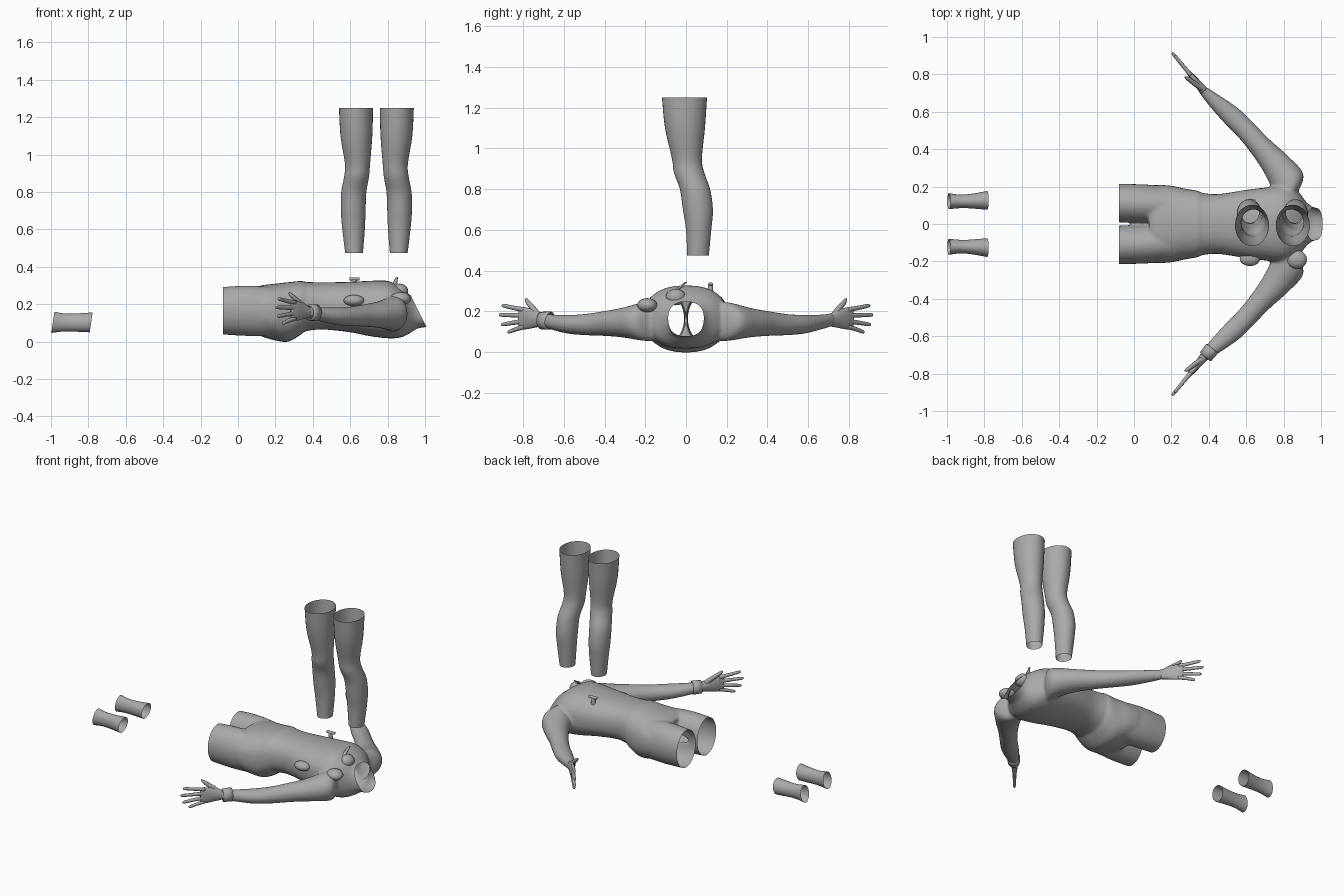
import bpy, bmesh, math
from mathutils import Vector

if "Cube" in bpy.data.objects:
    bpy.data.objects.remove(bpy.data.objects["Cube"])

X, Y, Z = Vector((1, 0, 0)), Vector((0, 1, 0)), Vector((0, 0, 1))
grey = bpy.data.materials.new("plain grey")
grey.use_nodes = True
grey.diffuse_color = (0.4, 0.4, 0.4, 1)
grey.node_tree.nodes["Principled BSDF"].inputs["Base Color"].default_value = (0.4, 0.4, 0.4, 1)


def spline(rows, steps):
    """Smooth rows of numbers with a Catmull-Rom curve."""
    out = []
    for i in range(len(rows) - 1):
        a, b, c, d = (rows[max(0, min(len(rows) - 1, i + k))] for k in (-1, 0, 1, 2))
        for s in range(steps):
            t = s / steps
            out.append([q + t * (r - p) / 2 + t * t * (p - 2.5 * q + 2 * r - w / 2)
                        + t ** 3 * (1.5 * (q - r) + (w - p) / 2)
                        for p, q, r, w in zip(a, b, c, d)])
    return out + [list(rows[-1])]


def loft(name, rows, u, v, sides=32, power=1.0, steps=4, caps=False, tilt=0.0):
    """Skin rings given as (x, y, z, half size along u, half size along v)."""
    bm = bmesh.new()
    rings = []
    for x, y, z, ru, rv in spline(rows, steps):
        ring = []
        for k in range(sides):
            c, s = math.cos(k * math.tau / sides), math.sin(k * math.tau / sides)
            c, s = (math.copysign(abs(q) ** power, q) for q in (c, s))
            p = Vector((x, y, z)) + u * ru * c + v * rv * s
            p.x += tilt * rv * s
            ring.append(bm.verts.new(p))
        rings.append(ring)
    for a, b in zip(rings, rings[1:]):
        for k in range(sides):
            j = (k + 1) % sides
            bm.faces.new((a[k], a[j], b[j], b[k]))
    if caps:
        bm.faces.new(rings[0])
        bm.faces.new(rings[-1])
    bmesh.ops.recalc_face_normals(bm, faces=bm.faces)
    return finish(name, bm)


def finish(name, bm):
    me = bpy.data.meshes.new(name)
    bm.to_mesh(me)
    bm.free()
    me.materials.clear()
    me.materials.append(grey)
    me.polygons.foreach_set("use_smooth", [True] * len(me.polygons))
    ob = bpy.data.objects.new(name, me)
    bpy.context.collection.objects.link(ob)
    return ob


def ball(name, loc, size):
    bm = bmesh.new()
    bmesh.ops.create_uvsphere(bm, u_segments=16, v_segments=10, radius=1)
    for vert in bm.verts:
        vert.co = Vector([a * b for a, b in zip(vert.co, size)]) + Vector(loc)
    return finish(name, bm)


# Torso and shorts: x, half width, bottom, top
trunk = [(0.08, .19, .05, .28), (0.12, .208, .03, .30), (.2, .205, .006, .31), (.27, .19, 0, .318),
         (.34, .178, .04, .325), (.36, .168, .055, .32), (.45, .16, .065, .317),
         (.6, .183, .05, .32), (.7, .195, .03, .325), (.8, .205, .018, .325),
         (.87, .18, .022, .29), (.92, .12, .045, .25), (.96, .09, .07, .23), (1.03, .08, .08, .21)]
parts = [loft("trunk", [(x, 0, (a + b) / 2, w, (b - a) / 2) for x, w, a, b in trunk],
              Y, Z, power=0.85, caps=True)]

along = Vector((-.64, .77, 0)).normalized()
arm = [(.8, .1, .15, .09, .10), (.83, .2, .15, .1, .095), (.765, .31, .145, .08, .073),
       (.68, .41, .14, .062, .06), (.6, .5, .135, .056, .052), (.52, .58, .137, .055, .046),
       (.43, .66, .148, .04, .037), (.365, .72, .16, .024, .032)]


def side_rows(rows, side):
    return [(r[0], r[1] * side, *r[2:]) for r in rows]


for side in (1, -1):
    d = Vector((along.x, along.y * side, 0))
    n = Vector((along.y, -along.x * side, 0))
    # Shorts legs and arms are fused into the body
    parts.append(loft("thigh", [(-.11, .112 * side, .165, .102, .125), (.05, .108 * side, .165, .104, .135),
                                (.2, .1 * side, .16, .1, .13)], Y, Z, caps=True))
    parts.append(loft("arm", side_rows(arm, side), n, Z, caps=True))

    # Hand: palm, four fanned fingers and a thumb
    wrist = Vector((.375, .71 * side, .158))
    hand = "left_hand" if side > 0 else "right_hand"

    def row(dist, up, a, b, out=0):
        return (*(wrist + d * dist + Z * up + n * out), a, b)

    loft(hand + "_palm", [row(0, 0, .024, .032), row(.05, .005, .02, .044),
                          row(.1, .008, .016, .054), row(.14, .008, .009, .048)],
         n, Z, sides=16, caps=True)
    for i, (up, tip, reach) in enumerate([(.05, .07, .25), (.022, .025, .268), (-.006, -.022, .255), (-.033, -.058, .215)]):
        loft(f"{hand}_finger_{i + 1}", [row(.11, up, .012, .013), row((.11 + reach) / 2, (up + tip) / 2, .01, .011),
                                        row(reach - .01, tip, .008, .009), row(reach, tip, .003, .003)],
             n, Z, sides=10, caps=True)
    loft(hand + "_thumb", [row(.02, .02, .016, .018), row(.07, .06, .013, .015, -.015),
                           row(.11, .09, .01, .011, -.025), row(.125, .105, .003, .004, -.03)],
         n, (Z - d).normalized(), sides=10, caps=True)

# Fuse and soften the body
bm = bmesh.new()
for ob in parts:
    bm.from_mesh(ob.data)
    bpy.data.objects.remove(ob)
body = finish("body", bm)
fuse = body.modifiers.new("fuse", "REMESH")
fuse.mode, fuse.voxel_size, fuse.use_smooth_shade = "VOXEL", 0.009, True
soften = body.modifiers.new("soften", "SMOOTH")
soften.factor, soften.iterations = 0.5, 6
fused = bpy.data.meshes.new_from_object(body.evaluated_get(bpy.context.evaluated_depsgraph_get()))
bpy.data.objects.remove(body)

# Open the shorts hems and the neck
bm = bmesh.new()
bm.from_mesh(fused)
for co, no in (((-.08, 0, 0), -X), ((.94, 0, .215), Vector((2, 0, 1)))):
    bmesh.ops.bisect_plane(bm, geom=bm.verts[:] + bm.edges[:] + bm.faces[:],
                           plane_co=co, plane_no=no, clear_outer=True)
finish("body", bm)

# Standing leg sleeves: z, x range, y range
leg = [(1.25, .54, .722, -.118, .103), (1.1, .548, .718, -.103, .093), (.95, .572, .706, -.069, .078),
       (.88, .567, .7, -.059, .09), (.8, .552, .686, -.03, .118), (.7, .55, .682, -.015, .132),
       (.6, .558, .678, 0, .124), (.475, .573, .668, .006, .112)]
for name, mirror in (("right_leg_sleeve", 0), ("left_leg_sleeve", 1)):
    rows = []
    for z, x1, x2, y1, y2 in leg:
        x = (x1 + x2) / 2
        rows.append((1.48 - x if mirror else x, (y1 + y2) / 2, z, (x2 - x1) / 2, (y2 - y1) / 2))
    loft(name, rows, X, Y)

# Ankle sleeves
for name, side in (("left_ankle_sleeve", 1), ("right_ankle_sleeve", -1)):
    loft(name, [(-.99, .122 * side, .103, .043, .057), (-.94, .121 * side, .102, .037, .049),
                (-.88, .122 * side, .102, .038, .048), (-.785, .126 * side, .103, .05, .053)],
         Y, Z, sides=24, tilt=0.15)

# Wrist band on the right arm
d = Vector((along.x, -along.y, 0))
n = Vector((along.y, along.x, 0))
mid = Vector((.4, -.688, .155))
loft("wrist_band", [(*(mid + d * t), a, a + .005) for t, a in ((-.03, .034), (-.028, .04), (.028, .038), (.03, .03))],
     n, Z, sides=20, steps=1)

# Chest and shoulder fittings
ball("side_pouch", (.62, -.185, .22), (.055, .04, .03))
ball("shoulder_pad", (.87, -.19, .23), (.055, .05, .035))
ball("chest_knot", (.865, -.05, .27), (.045, .05, .04))
loft("knot_strap", [(.85, -.09, .28, .01, .01), (.84, -.04, .31, .012, .01), (.85, 0, .345, .006, .006)],
     X, Y, sides=10, caps=True)
loft("chest_peg", [(.62, .12, .28, .015, .015), (.62, .12, .335, .012, .012)], X, Y, sides=12, caps=True)
loft("chest_peg_bar", [(.595, .12, .335, .012, .008), (.65, .12, .335, .012, .008)], Y, Z, sides=12, caps=True)
